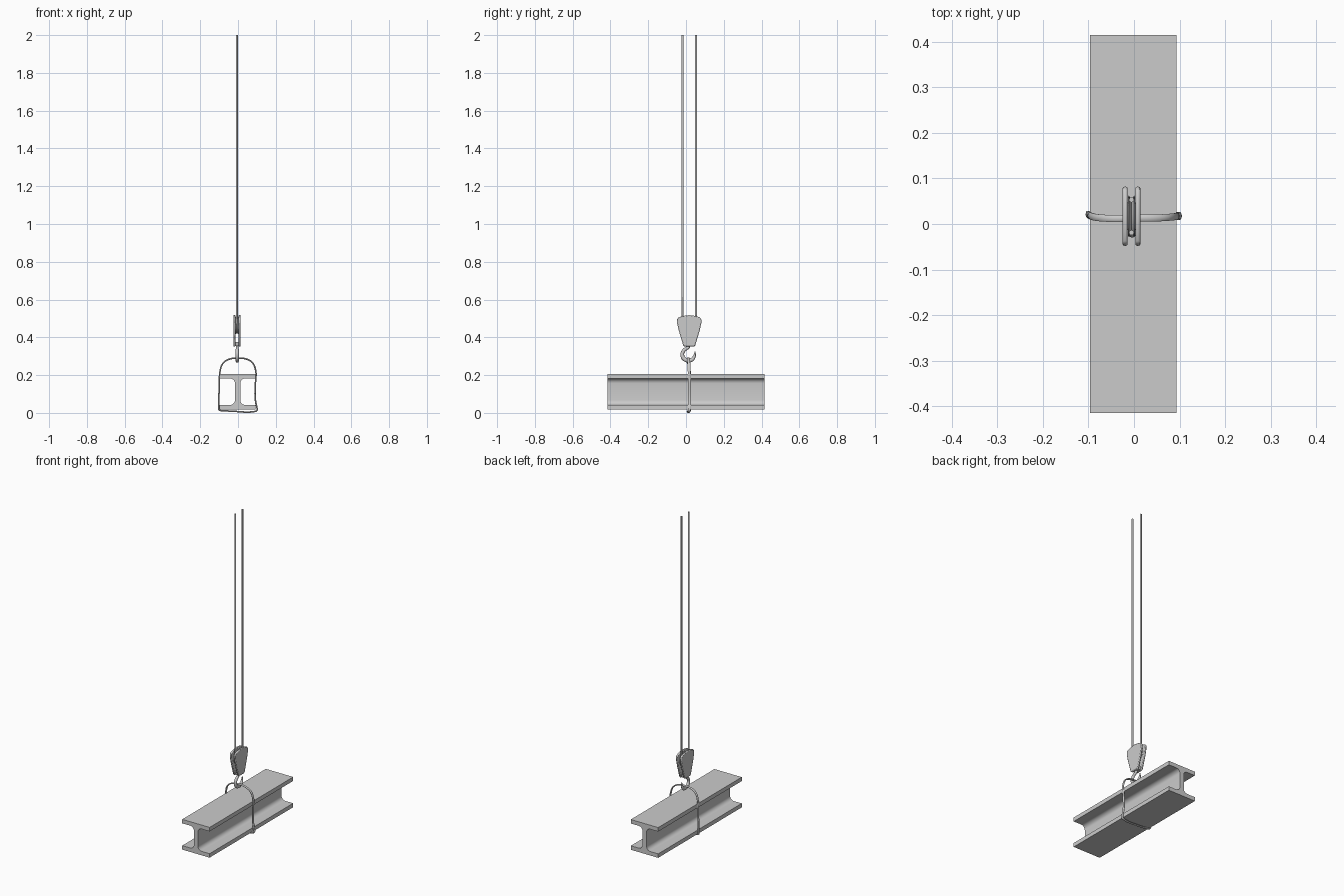
import bpy, bmesh, math
from mathutils import Vector

if "Cube" in bpy.data.objects:
    bpy.data.objects.remove(bpy.data.objects["Cube"])

CX, CY = -0.005, 0.017      # centre of the pulley block


def finish(name, bm, smooth=True, bevel=0):
    bmesh.ops.recalc_face_normals(bm, faces=bm.faces)
    me = bpy.data.meshes.new(name)
    bm.to_mesh(me)
    bm.free()
    ob = bpy.data.objects.new(name, me)
    bpy.context.collection.objects.link(ob)
    bpy.ops.object.select_all(action='DESELECT')
    bpy.context.view_layer.objects.active = ob
    ob.select_set(True)
    if bevel:
        m = ob.modifiers.new("bevel", 'BEVEL')
        m.width, m.segments, m.limit_method = bevel, 2, 'ANGLE'
    if smooth:
        bpy.ops.object.shade_smooth_by_angle(angle=math.radians(40))
    return ob


def extrude(name, pts, vec, **kw):
    """Flat outline extruded along vec."""
    bm = bmesh.new()
    f = bm.faces.new([bm.verts.new(p) for p in pts])
    r = bmesh.ops.extrude_face_region(bm, geom=[f])
    bmesh.ops.translate(bm, vec=vec, verts=[v for v in r["geom"] if isinstance(v, bmesh.types.BMVert)])
    return finish(name, bm, **kw)


def spline(pts, closed=False, steps=5):
    """Catmull-Rom smoothing of points of any dimension."""
    n, out = len(pts), []
    for i in range(n if closed else n - 1):
        ids = [i - 1, i, i + 1, i + 2]
        q = [pts[k % n] if closed else pts[min(max(k, 0), n - 1)] for k in ids]
        for s in range(steps):
            t = s / steps
            out.append([0.5 * (2 * b + (c - a) * t + (2 * a - 5 * b + 4 * c - d) * t * t
                               + (3 * b - a - 3 * c + d) * t ** 3) for a, b, c, d in zip(*q)])
    if not closed:
        out.append(list(pts[-1]))
    return out


def sweep(name, path, binormal, radii, closed=False, sides=10):
    """Oval section (in-plane, sideways radius) along a mostly planar path."""
    bm = bmesh.new()
    path = [Vector(p) for p in path]
    n, rings = len(path), []
    for i, p in enumerate(path):
        a, b = (path[i - 1], path[(i + 1) % n]) if closed else (path[max(i - 1, 0)], path[min(i + 1, n - 1)])
        nor = (b - a).cross(binormal).normalized()
        ra, rb = radii[i]
        rings.append([bm.verts.new(p + nor * ra * math.cos(w) + binormal * rb * math.sin(w))
                      for w in (2 * math.pi * k / sides for k in range(sides))])
    for i in range(n if closed else n - 1):
        r, s = rings[i], rings[(i + 1) % n]
        for k in range(sides):
            j = (k + 1) % sides
            bm.faces.new((r[k], r[j], s[j], s[k]))
    if not closed:
        bm.faces.new(rings[0])
        bm.faces.new(rings[-1])
    return finish(name, bm)


# I-beam: one quarter of the profile mirrored four ways, with web fillets
HW, HH, TF, TW, FR = 0.095, 0.095, 0.025, 0.014, 0.026
quarter = [(HW, HH), (HW, HH - TF)]
for k in range(7):
    a = math.pi / 2 * (1 + k / 6)
    quarter.append((TW + FR + FR * math.cos(a), HH - TF - FR + FR * math.sin(a)))
right = quarter + [(x, -z) for x, z in reversed(quarter)]
outline = right + [(-x, -z) for x, z in right]
extrude("steel_beam", [(x - 0.002, -0.415, z + 0.112) for x, z in outline], (0, 0.83, 0))

# sling looped round the beam and through the hook
loop = [(0, .013, .290), (-.045, .012, .285), (-.08, .014, .262), (-.096, .018, .215),
        (-.100, .021, .12), (-.102, .021, .03), (-.094, .018, .013), (-.05, .012, .010),
        (0, .012, .007), (.05, .013, .004), (.094, .016, .009), (.101, .018, .022),
        (.094, .019, .055), (.090, .019, .10), (.093, .018, .17), (.095, .017, .215),
        (.08, .015, .262), (.045, .013, .285)]
pts = spline(loop, closed=True, steps=4)
sweep("sling", pts, Vector((0, 1, 0)), [(.004, .008)] * len(pts), closed=True)

# hook: y, z, thickness
hook = [(.015, .368, .008), (.014, .350, .008), (.003, .341, .009), (-.012, .330, .0095),
        (-.020, .310, .010), (-.012, .288, .011), (.010, .277, .011), (.032, .282, .010),
        (.045, .302, .007), (.048, .326, .002)]
pts = spline(hook)
sweep("hook", [(CX + .001, p[0], p[1]) for p in pts], Vector((1, 0, 0)), [(p[2], p[2] * .9) for p in pts])

# pulley block side plates
plate = [(0, .518), (.035, .513), (.058, .505), (.065, .494), (.064, .475),
         (.056, .438), (.032, .358), (.026, .351)]
plate += [(-y, z) for y, z in reversed(plate[1:])]
for side, x0 in (("left", CX - .020), ("right", CX + .008)):
    extrude("block_plate_" + side, [(x0, CY + y, z) for y, z in plate], (.011, 0, 0), bevel=.004)

# crosshead joining the plates above the hook
cross = [(-.022, .354), (.022, .354), (.026, .374), (-.026, .374)]
extrude("crosshead", [(CX - .012, CY + y, z) for y, z in cross], (.023, 0, 0))

# grooved sheave (lathed) and its axle
SZ, SX = 0.462, CX - .0005
section = [(-.010, .008), (-.007, .045), (-.005, .045), (0, .031), (.005, .045), (.007, .045), (.010, .008)]
bm = bmesh.new()
N = 32
rings = [[bm.verts.new((SX + x, CY + r * math.cos(2 * math.pi * k / N), SZ + r * math.sin(2 * math.pi * k / N)))
          for k in range(N)] for x, r in section]
for a, b in zip(rings, rings[1:]):
    for k in range(N):
        j = (k + 1) % N
        bm.faces.new((a[k], a[j], b[j], b[k]))
bm.faces.new(rings[0])
bm.faces.new(rings[-1])
finish("sheave", bm)

# hoisting rope running down, under the sheave and back up
R = .036
rope = [(SX, CY - R, 2.0)]
rope += [(SX, CY - R * math.cos(math.pi * k / 16), SZ - R * math.sin(math.pi * k / 16)) for k in range(17)]
rope.append((SX, CY + R, 2.0))
sweep("hoist_rope", rope, Vector((1, 0, 0)), [(.0055, .0055)] * len(rope))
